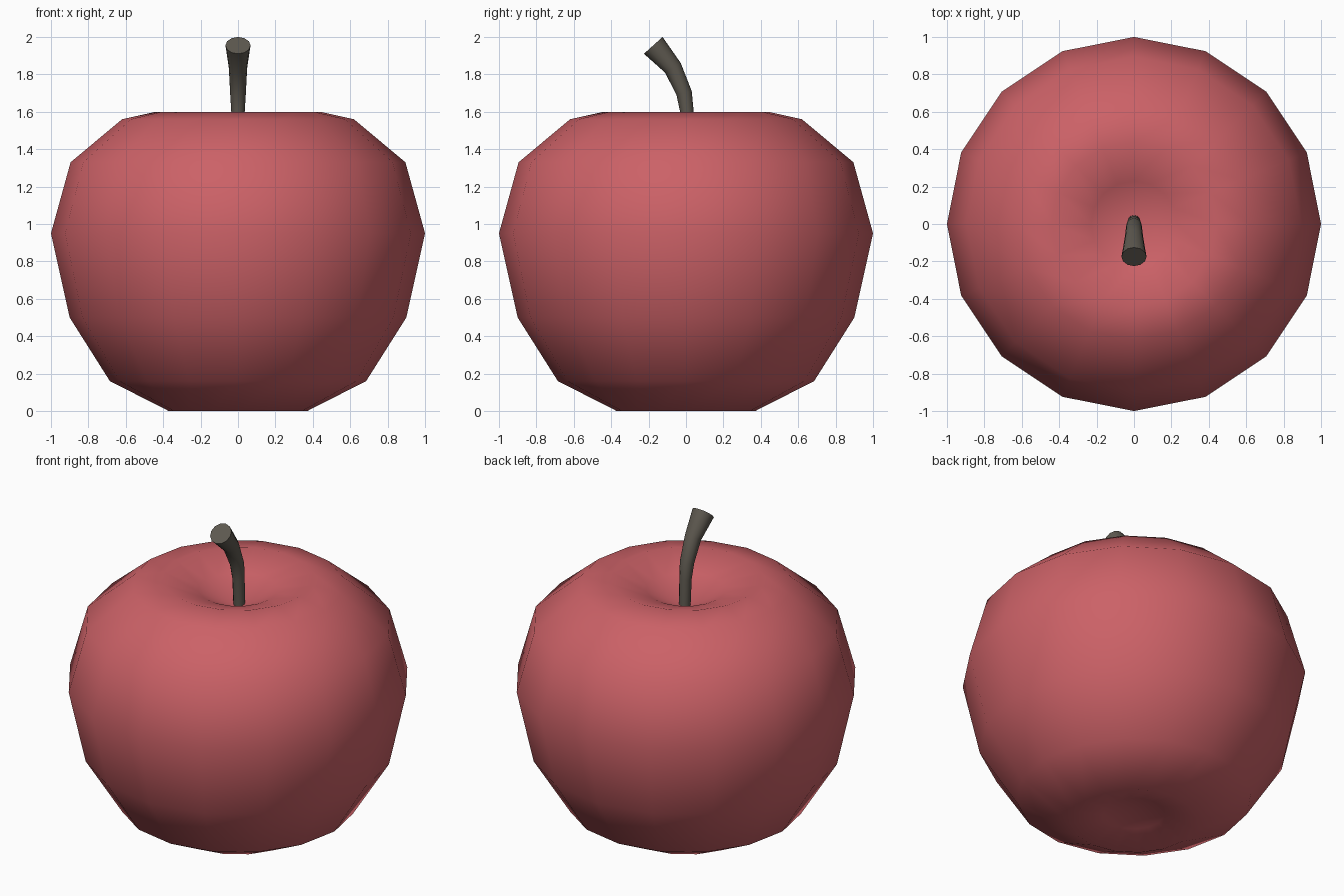
import bpy, bmesh, math
from mathutils import Vector

if "Cube" in bpy.data.objects:
    bpy.data.objects.remove(bpy.data.objects["Cube"])


def material(name, color):
    m = bpy.data.materials.new(name)
    m.diffuse_color = (*color, 1)
    m.use_nodes = True
    m.node_tree.nodes["Principled BSDF"].inputs["Base Color"].default_value = m.diffuse_color
    return m


def add_object(name, bm, mat):
    bmesh.ops.recalc_face_normals(bm, faces=bm.faces[:])
    me = bpy.data.meshes.new(name)
    bm.to_mesh(me)
    bm.free()
    me.materials.append(mat)
    ob = bpy.data.objects.new(name, me)
    bpy.context.collection.objects.link(ob)
    return ob


def bridge(bm, a, b):
    n = len(a)
    for i in range(n):
        j = (i + 1) % n
        f = bm.faces.new((a[i], a[j], b[j], b[i]))
        f.smooth = True


def fan(bm, ring, tip):
    n = len(ring)
    for i in range(n):
        bm.faces.new((ring[i], ring[(i + 1) % n], tip)).smooth = True


red = material("apple red", (0.60, 0.12, 0.135))
brown = material("stem brown", (0.112, 0.100, 0.080))

# Fruit: 16-sided lathe with a dimple at each end
profile = [(0.18, 0.05), (0.37, 0.0), (0.685, 0.16), (0.90, 0.50), (1.0, 0.95),
           (0.895, 1.33), (0.62, 1.56), (0.44, 1.60), (0.23, 1.53)]
bm = bmesh.new()
rings = [[bm.verts.new((r * math.cos(i * math.tau / 16), r * math.sin(i * math.tau / 16), z))
          for i in range(16)] for r, z in profile]
for a, b in zip(rings, rings[1:]):
    bridge(bm, a, b)
fan(bm, rings[0], bm.verts.new((0, 0, 0.085)))
fan(bm, rings[-1], bm.verts.new((0, 0, 1.42)))
add_object("fruit", bm, red)

# Stem: tapered tube bending to the front, with a flat cut end
path = [(0.015, 1.39, 0.034, 0), (0.005, 1.60, 0.036, 5), (-0.010, 1.70, 0.042, 15),
        (-0.070, 1.835, 0.049, 32), (-0.175, 1.955, 0.067, 42)]
bm = bmesh.new()
rings = []
for y, z, r, tilt in path:
    t = math.radians(tilt)
    side, across = Vector((1, 0, 0)), Vector((0, math.cos(t), math.sin(t)))
    rings.append([bm.verts.new(Vector((0, y, z)) + r * (side * math.cos(i * math.tau / 12)
                  + across * math.sin(i * math.tau / 12))) for i in range(12)])
for a, b in zip(rings, rings[1:]):
    bridge(bm, a, b)
bm.faces.new(rings[0])
cap = bm.faces.new(rings[-1])
for e in cap.edges:
    e.smooth = False
add_object("stem", bm, brown)
